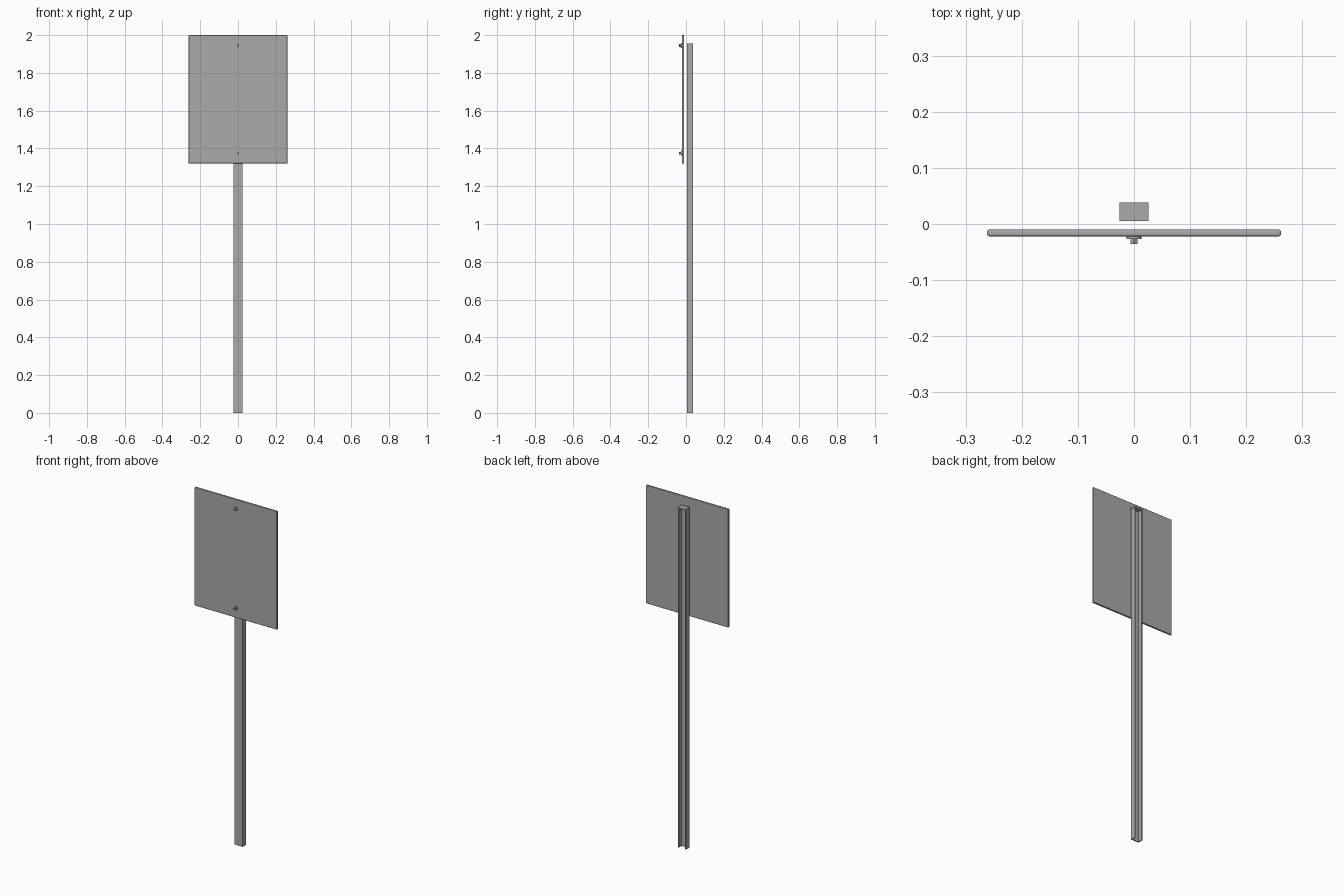
import bpy
import bmesh
import math
from mathutils import Matrix, Vector

default = bpy.data.objects.get("Cube")
if default:
    bpy.data.objects.remove(default, do_unlink=True)


def make_material(name, colour):
    mat = bpy.data.materials.new(name)
    mat.use_nodes = True
    mat.diffuse_color = colour
    mat.node_tree.nodes["Principled BSDF"].inputs["Base Color"].default_value = colour
    return mat


metal = make_material("grey_metal", (0.4, 0.4, 0.4, 1))


def finish(name, bm):
    bmesh.ops.recalc_face_normals(bm, faces=bm.faces)
    mesh = bpy.data.meshes.new(name)
    bm.to_mesh(mesh)
    bm.free()
    mesh.materials.append(metal)
    obj = bpy.data.objects.new(name, mesh)
    bpy.context.collection.objects.link(obj)
    return obj


def box(name, low, high):
    low, high = Vector(low), Vector(high)
    bm = bmesh.new()
    bmesh.ops.create_cube(bm, size=1)
    bmesh.ops.scale(bm, vec=high - low, verts=bm.verts)
    bmesh.ops.translate(bm, vec=(low + high) / 2, verts=bm.verts)
    return finish(name, bm)


def disc(name, radius, sides, y_front, y_back, z):
    bm = bmesh.new()
    place = Matrix.Translation((0, (y_front + y_back) / 2, z)) @ Matrix.Rotation(math.pi / 2, 4, "X")
    bmesh.ops.create_cone(bm, cap_ends=True, segments=sides, radius1=radius,
                          radius2=radius, depth=y_back - y_front, matrix=place)
    return finish(name, bm)


# Post: U-shaped channel, open to the back
half, front, back, wall, top = 0.025, 0.006, 0.036, 0.005, 1.95
right_half = [(half, front), (half, back), (half - wall, back), (half - wall, front + wall)]
outline = right_half + [(-x, y) for x, y in reversed(right_half)]
bm = bmesh.new()
base = bm.faces.new([bm.verts.new((x, y, 0)) for x, y in outline])
extruded = bmesh.ops.extrude_face_region(bm, geom=[base])["geom"]
bmesh.ops.translate(bm, vec=(0, 0, top),
                    verts=[v for v in extruded if isinstance(v, bmesh.types.BMVert)])
if not base.is_valid or len([f for f in bm.faces if all(v.co.z == 0 for v in f.verts)]) == 0:
    bm.faces.new([v for v in bm.verts if v.co.z == 0])
finish("post_channel", bm)

# Cap closing the top of the post
box("post_cap", (-0.026, 0.005, top - 0.004), (0.026, 0.038, top + 0.005))

# Sign panel with rounded rim
panel = box("sign_panel", (-0.262, -0.022, 1.32), (0.262, -0.010, 2.0))
bevel = panel.modifiers.new("rounded_rim", "BEVEL")
bevel.width = 0.004
bevel.segments = 3
bevel.harden_normals = True
for poly in panel.data.polygons:
    poly.use_smooth = True

# Bolts with washers, near the top and bottom of the panel
for label, z in (("upper", 1.945), ("lower", 1.375)):
    washer = disc(label + "_washer", 0.013, 24, -0.027, -0.022, z)
    disc(label + "_bolt_head", 0.007, 6, -0.036, -0.027, z)
    for poly in washer.data.polygons:
        poly.use_smooth = len(poly.vertices) == 4
    washer.data.set_sharp_from_angle(angle=math.radians(40))
